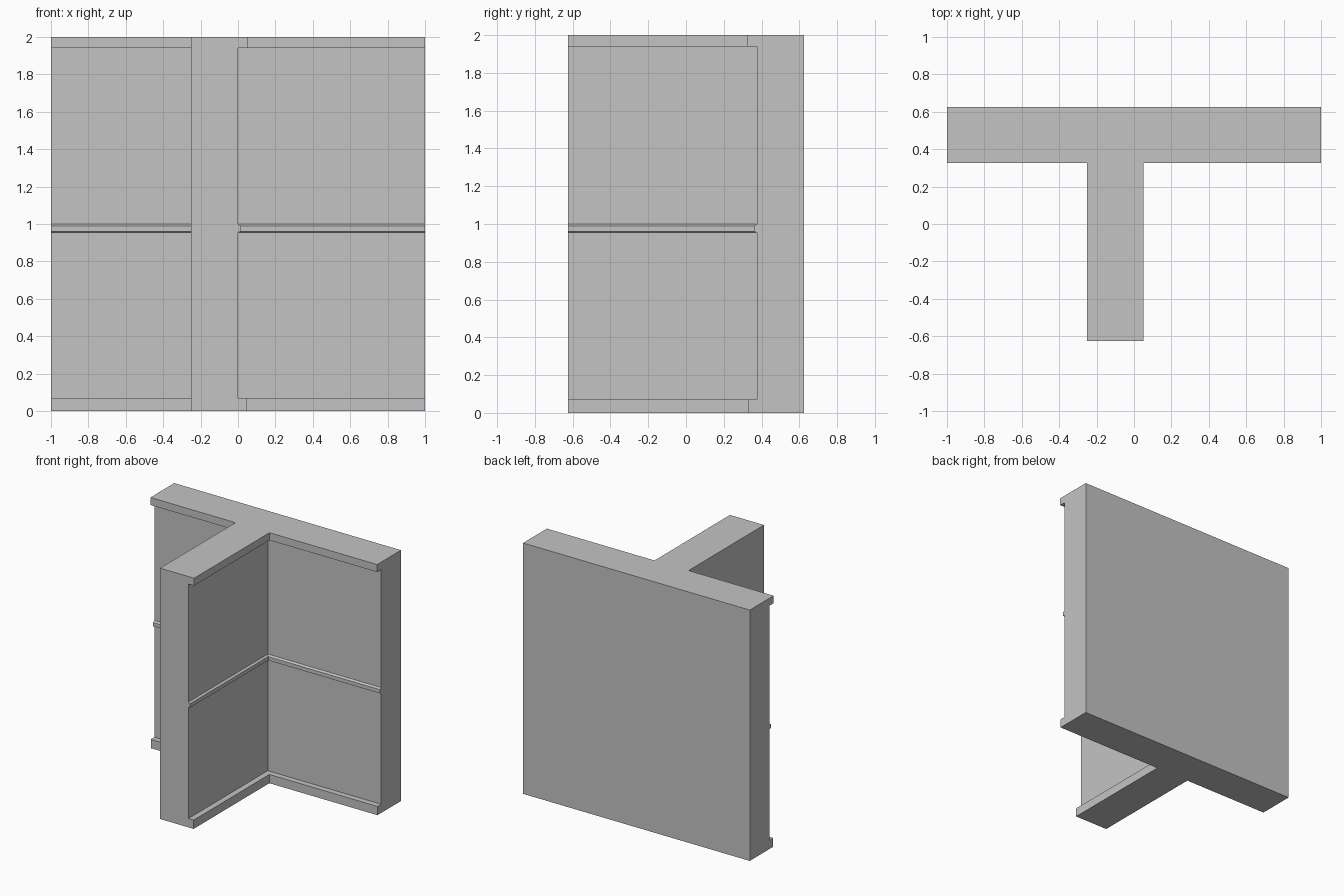
import bpy
import bmesh
import math

cube = bpy.data.objects.get("Cube")
if cube:
    bpy.data.objects.remove(cube, do_unlink=True)

# Single plaster grey
grey = bpy.data.materials.new("plaster_grey")
colour = (0.55, 0.55, 0.55, 1.0)
grey.use_nodes = True
grey.diffuse_color = colour
grey.node_tree.nodes["Principled BSDF"].inputs["Base Color"].default_value = colour


def plan(depth):
    """T-shaped floor plan whose trimmed faces stand out by depth."""
    back, front, face = 0.625, -0.625, 0.375 - depth
    stem_left, stem_right = -0.25, depth
    return [(-1, back), (-1, face), (stem_left, face), (stem_left, front),
            (stem_right, front), (stem_right, face), (1, face), (1, back)]


# Height and trim depth, from floor to top
skirting = [(0, 0.046), (0.07, 0.046), (0.07, 0)]
middle_rail = [(0.955, 0), (0.96, 0.016), (0.99, 0.016), (1.0, 0)]
cornice = [(1.94, 0), (1.94, 0.05), (2, 0.05)]

# Stack the plans and bridge them into one closed wall
bm = bmesh.new()
rings = [[bm.verts.new((x, y, z)) for x, y in plan(depth)]
         for z, depth in skirting + middle_rail + cornice]
for low, high in zip(rings, rings[1:]):
    for i in range(len(low)):
        j = (i + 1) % len(low)
        bm.faces.new((low[i], low[j], high[j], high[i]))
bm.faces.new(rings[0][::-1])
bm.faces.new(rings[-1])

# Clean flat sides where no trim breaks the surface
bmesh.ops.remove_doubles(bm, verts=bm.verts[:], dist=0.0001)
bmesh.ops.dissolve_limit(bm, angle_limit=math.radians(1),
                         verts=bm.verts[:], edges=bm.edges[:])
bmesh.ops.recalc_face_normals(bm, faces=bm.faces[:])

mesh = bpy.data.meshes.new("t_wall_with_trim")
bm.to_mesh(mesh)
bm.free()
mesh.materials.append(grey)
wall = bpy.data.objects.new("t_wall_with_trim", mesh)
bpy.context.collection.objects.link(wall)
